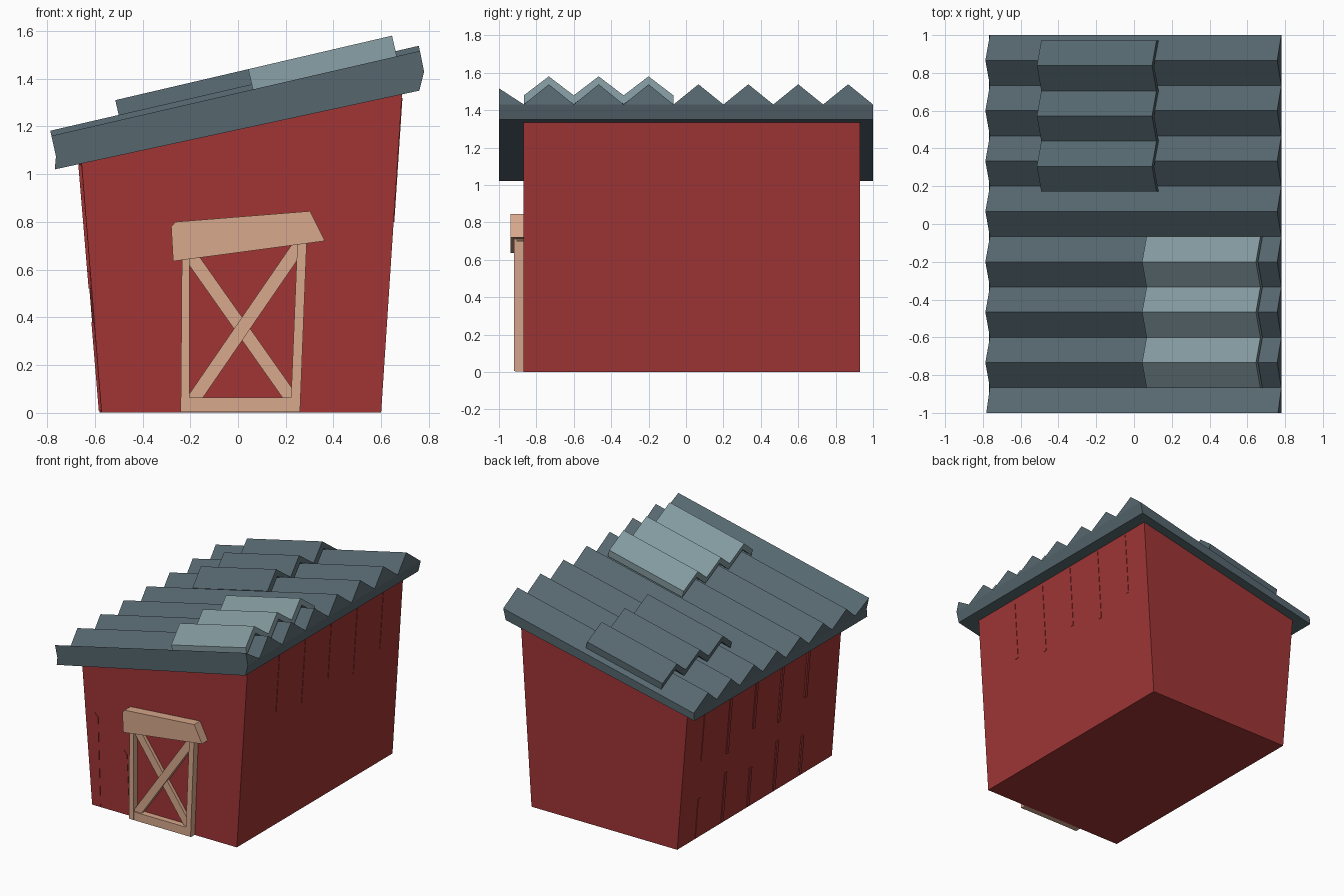
import bpy, bmesh
from mathutils import Vector

if "Cube" in bpy.data.objects:
    bpy.data.objects.remove(bpy.data.objects["Cube"])


def material(name, rgb):
    m = bpy.data.materials.new(name)
    m.diffuse_color = (*rgb, 1)
    m.use_nodes = True
    m.node_tree.nodes["Principled BSDF"].inputs["Base Color"].default_value = m.diffuse_color
    return m


RED = material("barn_red", (0.355, 0.036, 0.036))
SLATE = material("slate_roof", (0.092, 0.135, 0.157))
PALE = material("pale_slate", (0.223, 0.319, 0.342))
WOOD = material("pale_wood", (0.68, 0.392, 0.262))


def loft(name, rings, mat):
    """Skin a row of equal-length rings and cap both ends."""
    bm = bmesh.new()
    vs = [[bm.verts.new(p) for p in r] for r in rings]
    n = len(vs[0])
    for a, b in zip(vs, vs[1:]):
        for i in range(n):
            j = (i + 1) % n
            bm.faces.new((a[i], a[j], b[j], b[i]))
    bm.faces.new(vs[0])
    bm.faces.new(vs[-1])
    bmesh.ops.remove_doubles(bm, verts=bm.verts, dist=0.0002)
    bmesh.ops.recalc_face_normals(bm, faces=bm.faces)
    me = bpy.data.meshes.new(name)
    bm.to_mesh(me)
    bm.free()
    me.materials.append(mat)
    ob = bpy.data.objects.new(name, me)
    bpy.context.collection.objects.link(ob)
    return ob


def prism(name, xz, y0, y1, mat):
    return loft(name, [[(x, y, z) for x, z in xz] for y in (y0, y1)], mat)


def beam(name, a, b, w, y0, y1):
    """Straight board between two points in the front plane."""
    a, b = Vector(a), Vector(b)
    d = (b - a).normalized()
    s = Vector((-d.y, d.x)) * w / 2
    return prism(name, [a - s, b - s, b + s, a + s], y0, y1, WOOD)


# Shed body, flaring upwards with a sloping top
front = [(-0.572, 0), (0.60, 0), (0.688, 1.345), (-0.657, 1.06)]
back = [(-0.58, 0), (0.60, 0), (0.688, 1.345), (-0.668, 1.06)]
loft("shed_body", [[(x, -0.87, z) for x, z in front],
                   [(x, 0.93, z) for x, z in back]], RED)

# Faint plank strips on the front wall
for x, z in ((-0.53, 0.68), (-0.295, 0.47)):
    prism("front_plank", [(x, 0.01), (x + 0.028, 0.01),
                          (x + 0.008, z - 0.03), (x - 0.018, z)],
          -0.873, -0.86, RED)


# Faint plank strips on the side walls
def wall_x(side, z):
    return 0.60 + 0.0654 * z if side > 0 else -0.58 - 0.083 * z


for side in (-1, 1):
    top = 1.32 if side > 0 else 1.04
    for i in range(5):
        y = -0.5 + i * 0.3
        spans = [(top - 0.45 - 0.07 * (i % 2), top)]
        if side < 0:
            spans.append((0.01, 0.3 + 0.08 * (i % 2)))
        for z0, z1 in spans:
            loft("side_plank", [[(wall_x(side, z) + side * o, yy, z)
                                 for o, yy in ((-0.01, y), (0.003, y),
                                               (0.003, y + 0.025), (-0.01, y + 0.025))]
                                for z in (z0, z1)], RED)

# Corrugated roof: flat underside, zigzag ridges along y
STEP = 2 / 15
rings = []
for j in range(16):
    y = -1 + j * STEP
    t = 0 if j % 2 else (0.8 if j == 0 else 1)
    bl, br = Vector((-0.768, y, 1.02)), Vector((0.76, y, 1.35))
    vl, vr = Vector((-0.763, y, 1.075)), Vector((0.78, y, 1.43))
    tl = vl + t * Vector((-0.024, 0, 0.107))
    tr = vr + t * Vector((-0.022, 0, 0.108))
    rings.append([bl, vl, tl, tr, vr, br])
loft("corrugated_roof", rings, SLATE)


# Loose corrugated patches lying over the roof
def patch(name, x0, x1, y0, mat):
    rings = []
    for j in range(7):
        h = 0.107 * (j % 2)
        ring = []
        for x, o in ((x0, 0.022), (x0, 0.072), (x1, 0.072), (x1, 0.022)):
            d = h + o
            z = 1.073 + 0.233 * (x + 0.763)
            ring.append((x - 0.22 * d, y0 + j * STEP, z + 0.95 * d))
        rings.append(ring)
    loft(name, rings, mat)


patch("dark_roof_patch", -0.475, 0.135, 0.172, SLATE)
patch("pale_roof_patch", 0.082, 0.685, -0.867, PALE)

# Door frame, cross braces and crooked header
prism("door_stile_left", [(-0.24, 0.005), (-0.203, 0.005), (-0.203, 0.68), (-0.235, 0.68)],
      -0.92, -0.86, WOOD)
prism("door_stile_right", [(0.22, 0.005), (0.26, 0.005), (0.289, 0.74), (0.25, 0.74)],
      -0.92, -0.86, WOOD)
prism("door_sill", [(-0.24, 0.002), (0.26, 0.002), (0.26, 0.063), (-0.24, 0.063)],
      -0.915, -0.86, WOOD)
beam("door_brace_rising", (-0.19, 0.05), (0.27, 0.72), 0.056, -0.905, -0.86)
beam("door_brace_falling", (-0.20, 0.66), (0.23, 0.05), 0.056, -0.895, -0.86)
prism("door_header", [(-0.272, 0.635), (0.365, 0.72), (0.302, 0.845),
                      (-0.262, 0.80), (-0.28, 0.78)], -0.938, -0.86, WOOD)
